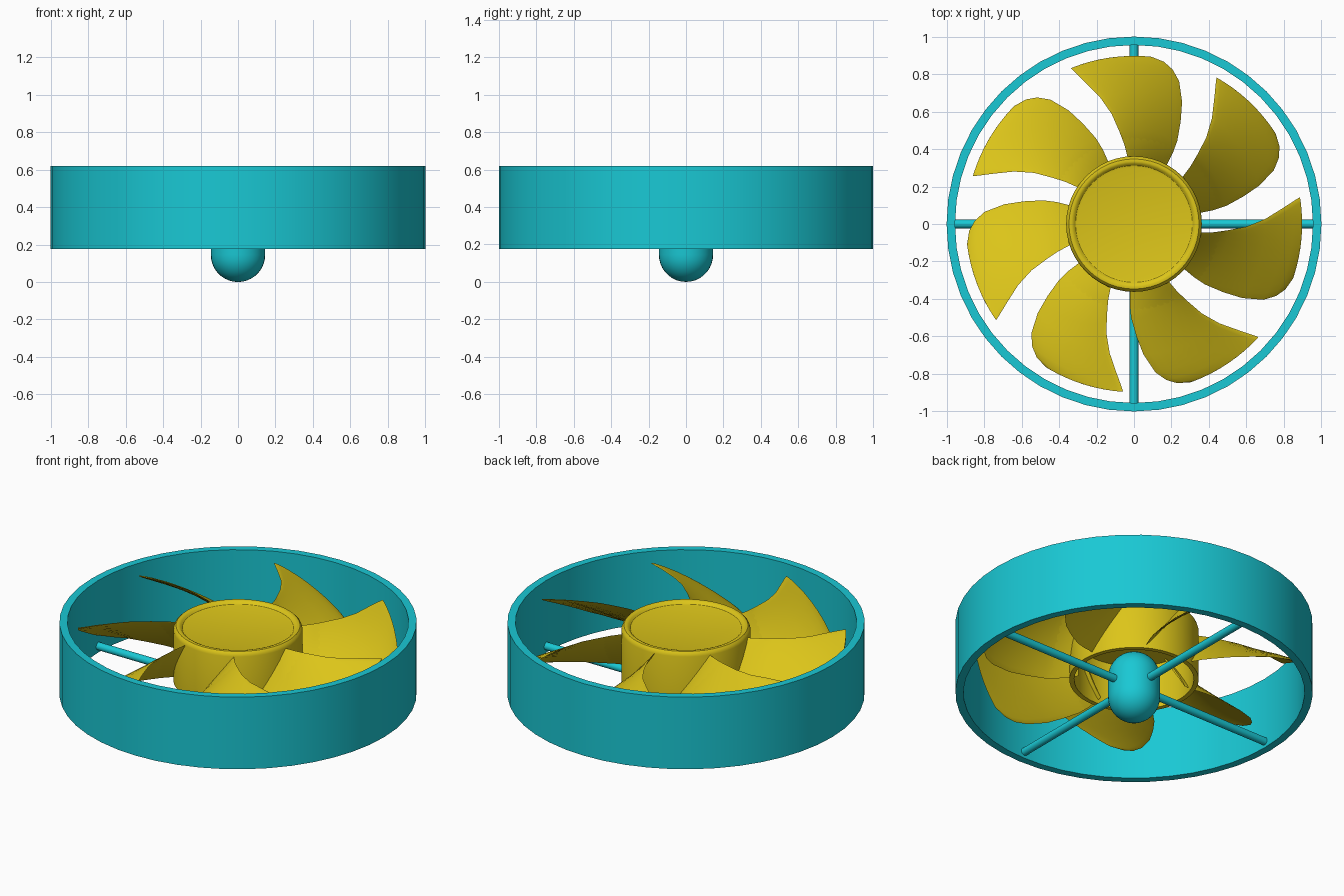
import bpy, bmesh, math
from mathutils import Matrix

if "Cube" in bpy.data.objects:
    bpy.data.objects.remove(bpy.data.objects["Cube"])


def material(name, rgb):
    m = bpy.data.materials.new(name)
    m.diffuse_color = (*rgb, 1)
    m.use_nodes = True
    m.node_tree.nodes["Principled BSDF"].inputs["Base Color"].default_value = m.diffuse_color
    return m


TEAL = material("teal", (0.01, 0.58, 0.66))
YELLOW = material("yellow", (0.72, 0.56, 0.01))


def finish(bm, name, mat, angle=35):
    bmesh.ops.recalc_face_normals(bm, faces=bm.faces)
    me = bpy.data.meshes.new(name)
    bm.to_mesh(me)
    bm.free()
    ob = bpy.data.objects.new(name, me)
    bpy.context.collection.objects.link(ob)
    me.materials.append(mat)
    bpy.ops.object.select_all(action='DESELECT')
    ob.select_set(True)
    bpy.context.view_layer.objects.active = ob
    bpy.ops.object.shade_smooth_by_angle(angle=math.radians(angle))
    return ob


def lathe(name, profile, mat, steps=48, closed=False):
    bm = bmesh.new()
    vs = [bm.verts.new((r, 0, z)) for r, z in profile]
    pairs = list(zip(vs, vs[1:])) + ([(vs[-1], vs[0])] if closed else [])
    edges = [bm.edges.new(p) for p in pairs]
    bmesh.ops.spin(bm, geom=vs + edges, cent=(0, 0, 0), axis=(0, 0, 1),
                   angle=math.tau, steps=steps, use_duplicate=False)
    bmesh.ops.remove_doubles(bm, verts=bm.verts, dist=1e-4)
    return finish(bm, name, mat)


# Outer shroud ring
lathe("shroud_ring", [(1, 0.175), (1, 0.62), (0.955, 0.62), (0.955, 0.175)],
      TEAL, closed=True)

# Motor: a capsule below and inside the hub
R, LOW, HIGH = 0.145, 0.145, 0.275
arc = [math.radians(a) for a in range(-90, 1, 10)]
capsule = [(R * math.cos(a), LOW + R * math.sin(a)) for a in arc]
capsule += [(R * math.cos(a), HIGH - R * math.sin(a)) for a in reversed(arc)]
lathe("motor", capsule, TEAL, 32)

# Two crossing rods that carry the motor
for name, axis in (("support_rod_x", 'Y'), ("support_rod_y", 'X')):
    bm = bmesh.new()
    bmesh.ops.create_cone(bm, cap_ends=True, segments=16, radius1=0.023,
                          radius2=0.023, depth=1.995,
                          matrix=Matrix.Translation((0, 0, 0.215))
                          @ Matrix.Rotation(math.pi / 2, 4, axis))
    finish(bm, name, TEAL)

# Hub: an upside-down cup with a rounded, slightly raised rim
lathe("hub", [(0, 0.58), (0.3, 0.58), (0.312, 0.583), (0.322, 0.595),
              (0.334, 0.6), (0.347, 0.598), (0.357, 0.588), (0.362, 0.572),
              (0.362, 0.26), (0.335, 0.26), (0.335, 0.54), (0, 0.54)], YELLOW)

# Blade sections: radius, leading angle, trailing angle, leading z, trailing z
SECTIONS = [(0.31, 95, 61, 0.56, 0.29), (0.36, 95.5, 61, 0.57, 0.28),
            (0.43, 97, 61.3, 0.57, 0.275), (0.5, 99, 62.5, 0.57, 0.27),
            (0.6, 101.5, 65.5, 0.57, 0.27), (0.7, 105, 68.5, 0.57, 0.27),
            (0.8, 109, 72.5, 0.575, 0.28), (0.85, 110.7, 76, 0.575, 0.29),
            (0.88, 111.6, 79.5, 0.575, 0.31), (0.897, 112, 84, 0.575, 0.34)]
N = 12


def section_loop(r, lead, trail, z0, z1):
    """Closed thin aerofoil wrapped round a cylinder of radius r."""
    chord = math.radians(lead - trail) * r
    drop = z0 - z1
    length = math.hypot(chord, drop)
    nx, nz = drop / length, chord / length
    points = []
    for i in range(2 * N):
        t = math.pi * i / N
        u = (1 - math.cos(t)) / 2
        half = 0.015 * math.sin(t) * (1.15 - 0.3 * u)
        off = half + 0.1 * length * u * (1 - u)
        a = math.radians(lead) - (u * chord - nx * off * -1 * -1) / r
        points.append((r * math.cos(a), r * math.sin(a), z0 - drop * u + nz * off))
    return points


# Lofted blade, repeated seven times
for k in range(7):
    bm = bmesh.new()
    loops = [[bm.verts.new(p) for p in section_loop(*s)] for s in SECTIONS]
    for a, b in zip(loops, loops[1:]):
        for i in range(2 * N):
            j = (i + 1) % (2 * N)
            bm.faces.new((a[i], a[j], b[j], b[i]))
    for cap in (loops[0], loops[-1]):
        for i in range(N):
            quad = [cap[i], cap[i + 1], cap[(2 * N - i - 1) % (2 * N)], cap[-i]]
            bm.faces.new(list(dict.fromkeys(quad)))
    bmesh.ops.rotate(bm, verts=bm.verts, cent=(0, 0, 0),
                     matrix=Matrix.Rotation(math.tau * k / 7, 3, 'Z'))
    finish(bm, f"fan_blade_{k + 1}", YELLOW, 50)
